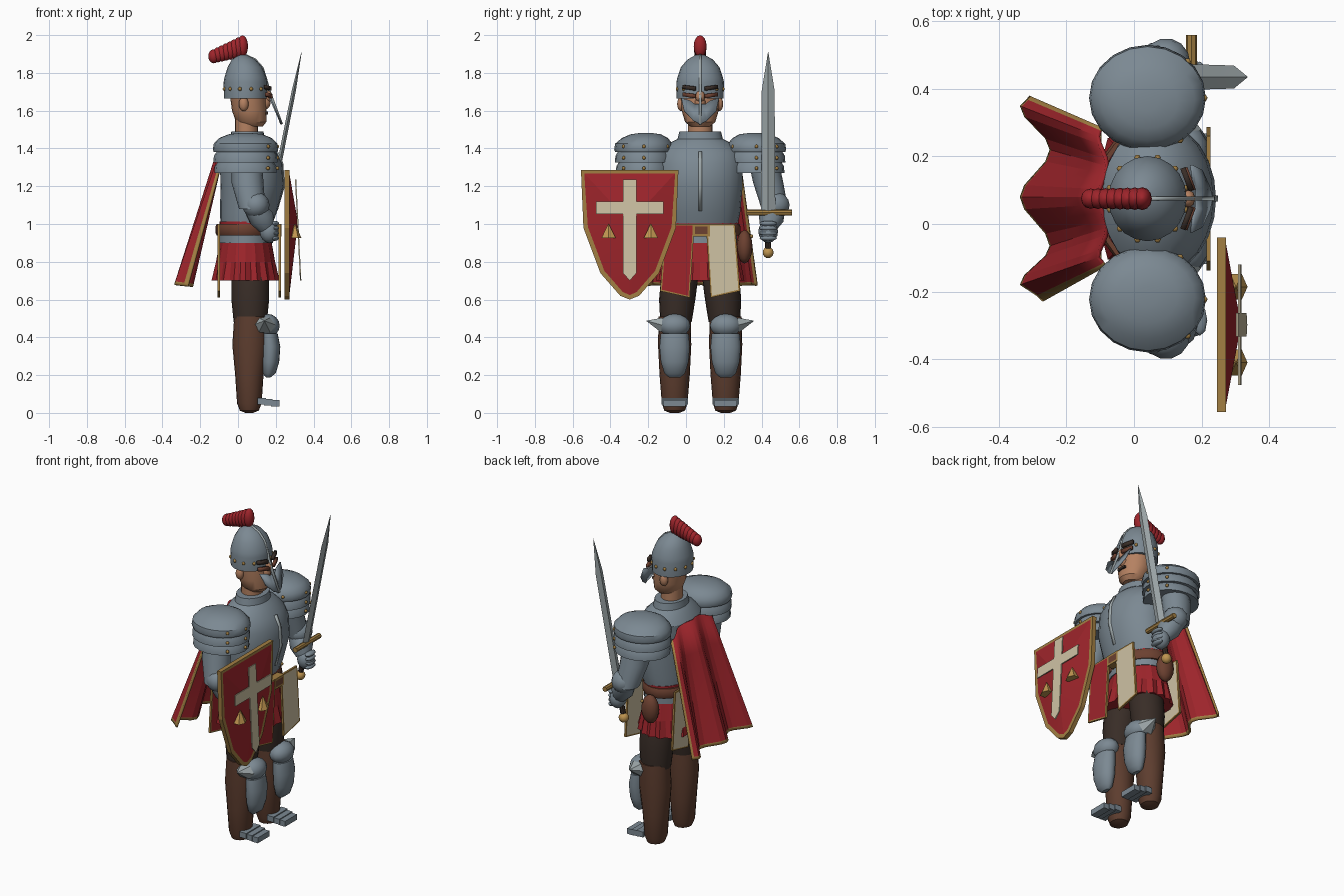
import bpy, bmesh, math
from mathutils import Vector

CY = 0.075  # body centre line; the figure faces +x


def colour(name, r, g, b):
    m = bpy.data.materials.new(name)
    m.diffuse_color = (r, g, b, 1)
    return m


STEEL = colour("steel", 0.20, 0.25, 0.29)
PALE = colour("pale_steel", 0.36, 0.41, 0.42)
RED = colour("red", 0.34, 0.018, 0.024)
GOLD = colour("gold", 0.36, 0.21, 0.055)
BRIGHT = colour("bright_gold", 0.52, 0.30, 0.08)
CREAM = colour("cream", 0.62, 0.54, 0.37)
SKIN = colour("skin", 0.46, 0.22, 0.12)
LEATHER = colour("boot_leather", 0.11, 0.047, 0.028)
BELT = colour("belt_leather", 0.15, 0.052, 0.03)
DARK = colour("dark_cloth", 0.04, 0.026, 0.02)


def finish(name, bm, mats, angle=35):
    bmesh.ops.recalc_face_normals(bm, faces=bm.faces)
    me = bpy.data.meshes.new(name)
    for v in bm.verts:
        v.co.y += CY
    bm.to_mesh(me)
    bm.free()
    for m in mats:
        me.materials.append(m)
    me.polygons.foreach_set("use_smooth", [True] * len(me.polygons))
    me.set_sharp_from_angle(angle=math.radians(angle))
    ob = bpy.data.objects.new(name, me)
    bpy.context.collection.objects.link(ob)
    return ob


def loft(name, mat, rings, n=20, axis=(0, 0, 1), pleat=0, angle=35):
    """Skin elliptical rings (x, y, z, rx, ry); rings face along the axis."""
    q = Vector((0, 0, 1)).rotation_difference(Vector(axis))
    bm = bmesh.new()
    loops = []
    for k, (x, y, z, rx, ry) in enumerate(rings):
        f = lambda i: 1 + (pleat * k / (len(rings) - 1) if i % 2 else 0)
        loops.append([bm.verts.new(Vector((x, y, z)) + q @ Vector((
            rx * f(i) * math.cos(math.tau * i / n),
            ry * f(i) * math.sin(math.tau * i / n), 0))) for i in range(n)])
    for a, b in zip(loops, loops[1:]):
        for i in range(n):
            j = (i + 1) % n
            bm.faces.new((a[i], a[j], b[j], b[i]))
    bm.faces.new(loops[0])
    bm.faces.new(loops[-1])
    return finish(name, bm, [mat], angle)


def ball(name, mat, c, r, n=14):
    rings = []
    for k in range(9):
        a = math.pi * min(max(k / 8, 0.01), 0.99)
        rings.append((c[0], c[1], c[2] - r[2] * math.cos(a), r[0] * math.sin(a), r[1] * math.sin(a)))
    return loft(name, mat, rings, n, angle=60)


def rivet(name, x, y, z):
    ball(name, GOLD, (x, y, z), (0.01,) * 3, 6)


def box(name, mat, c, s):
    bm = bmesh.new()
    bmesh.ops.create_cube(bm, size=1)
    for v in bm.verts:
        v.co = Vector([c[i] + v.co[i] * s[i] for i in range(3)])
    return finish(name, bm, [mat])


def panel(name, outline, x0, x1, face, back, border=0.014, bulge=0):
    """Flat plate in the y-z plane with a gold edge around its faces."""
    bm = bmesh.new()
    f = bm.faces.new([bm.verts.new((x0, y, z)) for y, z in outline])
    res = bmesh.ops.extrude_face_region(bm, geom=[f])
    for v in res["geom"]:
        if isinstance(v, bmesh.types.BMVert):
            v.co.x = x1
    bmesh.ops.recalc_face_normals(bm, faces=bm.faces)
    for side, idx in ((1, 1), (-1, 2)):
        big = max(bm.faces, key=lambda p: p.normal.x * side * p.calc_area())
        if border:
            bmesh.ops.inset_region(bm, faces=[big], thickness=border)
        big.material_index = idx
        if side == 1 and bulge:
            mid = bmesh.ops.poke(bm, faces=[big])
            mid["verts"][0].co.x += bulge
            for p in mid["faces"]:
                p.material_index = idx
    return finish(name, bm, [GOLD, face, back], 5)


def sheet(name, polys, mat, thick):
    bm = bmesh.new()
    for q in polys:
        bm.faces.new([bm.verts.new(p) for p in q])
    bmesh.ops.remove_doubles(bm, verts=bm.verts, dist=0.0005)
    ob = finish(name, bm, [mat], 15)
    ob.modifiers.new("thickness", "SOLIDIFY").thickness = thick
    return ob


def strip(name, path, half_width, mat, thick):
    """Narrow band along the centre line following (x, z) points."""
    h = half_width
    return sheet(name, [[(x0, -h, z0), (x0, h, z0), (x1, h, z1), (x1, -h, z1)]
                        for (x0, z0), (x1, z1) in zip(path, path[1:])], mat, thick)


# Legs, boots and leg armour
for s in (-1, 1):
    y = s * 0.135
    loft("trouser_leg", DARK, [(0.065, y * 0.95, 0.48, 0.088, 0.083), (0.065, y * 0.9, 0.6, 0.1, 0.096),
                               (0.065, y * 0.82, 0.7, 0.1, 0.098), (0.055, y * 0.7, 0.85, 0.08, 0.085)])
    loft("boot", LEATHER, [(0.06, y, 0, 0.02, 0.025), (0.06, y, 0.012, 0.05, 0.055), (0.06, y, 0.05, 0.065, 0.068),
                           (0.06, y, 0.2, 0.075, 0.08), (0.065, y, 0.36, 0.095, 0.088), (0.07, y, 0.51, 0.09, 0.085)])
    for i in range(3):
        box("foot_plate", STEEL, (0.125 + 0.036 * i, y, 0.062 - 0.006 * i), (0.045, 0.14 - 0.012 * i, 0.034))
    loft("shin_guard", STEEL, [(0.16, y, 0.188, 0.012, 0.03), (0.165, y, 0.21, 0.035, 0.055), (0.17, y, 0.27, 0.048, 0.073),
                               (0.172, y, 0.35, 0.052, 0.08), (0.165, y, 0.42, 0.045, 0.074)])
    ball("knee_guard", STEEL, (0.155, y, 0.462), (0.066, 0.085, 0.062))
    loft("knee_spike", PALE, [(0.14, y + s * 0.068, 0.465, 0.06, 0.045), (0.14, y + s * 0.148, 0.487, 0.002, 0.002)],
         6, (0, s, 0.1), angle=10)

# Pleated skirt, hips and belt
loft("skirt", RED, [(0.04, 0, 0.92, 0.135, 0.185), (0.04, 0, 0.8, 0.152, 0.205), (0.04, 0, 0.70, 0.168, 0.215)],
     36, pleat=0.09, angle=10)
loft("hip_plate", STEEL, [(0.04, 0, 0.9, 0.145, 0.195), (0.04, 0, 0.96, 0.14, 0.195)])
loft("belt", BELT, [(0.035, 0, 0.94, 0.148, 0.207), (0.035, 0, 0.955, 0.155, 0.214),
                    (0.035, 0, 0.985, 0.155, 0.214), (0.035, 0, 1.0, 0.148, 0.207)], 28)
loft("waist_sash", RED, [(0.042, 0, 0.99, 0.141, 0.202), (0.042, 0, 1.012, 0.141, 0.202)])
panel("buckle", [(-0.04, 0.935), (0.052, 0.935), (0.052, 1.0), (-0.04, 1.0)], 0.185, 0.23, BELT, GOLD, 0.018)
ball("pouch", BELT, (0.03, 0.235, 0.88), (0.055, 0.042, 0.088), 12)
rivet("pouch_stud", 0.06, 0.272, 0.935)

# Hanging cloth panels, front and back
for s, mat in ((-1, RED), (1, CREAM)):
    shape = [(s * 0.03, 1.0), (s * 0.185, 1.0), (s * 0.212, 0.645), (s * 0.055, 0.61)]
    panel("front_panel", shape, 0.215, 0.227, mat, mat, 0.012)
    panel("back_panel", shape, -0.108, -0.096, mat, mat, 0.012)

# Breastplate, collar and centre ridge
loft("breastplate", STEEL, [(0.045, 0, 1.002, 0.138, 0.2), (0.055, 0, 1.06, 0.15, 0.212), (0.075, 0, 1.2, 0.168, 0.225),
                            (0.07, 0, 1.32, 0.165, 0.225), (0.055, 0, 1.38, 0.15, 0.212), (0.05, 0, 1.43, 0.115, 0.16),
                            (0.05, 0, 1.45, 0.092, 0.12), (0.05, 0, 1.49, 0.085, 0.11)], 24, angle=25)
strip("chest_ridge", [(0.21, 1.07), (0.248, 1.2), (0.24, 1.32), (0.212, 1.385)], 0.009, PALE, 0.014)

# Shoulder plates, arms and gauntlets
for s in (-1, 1):
    y = s * 0.298
    for z, r in ((1.27, 0.158), (1.325, 0.163)):
        loft("shoulder_band", STEEL, [(0.04, y, z, r + 0.007, r - 0.01), (0.04, y, z + 0.035, r + 0.005, r - 0.012),
                                      (0.04, y, z + 0.065, r - 0.015, r - 0.03)], 20)
    loft("shoulder_dome", STEEL, [(0.04, y, 1.38, 0.168, 0.152), (0.04, y, 1.395, 0.173, 0.157),
                                  (0.04, y, 1.425, 0.168, 0.152), (0.04, y - s * 0.005, 1.455, 0.14, 0.122),
                                  (0.04, y - s * 0.01, 1.475, 0.09, 0.08), (0.04, y - s * 0.01, 1.482, 0.03, 0.03)], 20)
    for z in (1.295, 1.35, 1.41):
        for a in (-55, 0, 45):
            t = math.radians(a)
            rivet("shoulder_rivet", 0.04 + 0.168 * math.cos(t), y + s * 0.152 * math.sin(t), z)
    loft("upper_arm", STEEL, [(0.045, s * 0.33, 1.36, 0.08, 0.08), (0.05, s * 0.36, 1.22, 0.085, 0.08),
                              (0.075, s * 0.395, 1.08, 0.07, 0.07)], 16)
    ball("elbow_guard", STEEL, (0.095, s * 0.4, 1.1), (0.072, 0.075, 0.07))
    loft("gauntlet_cuff", STEEL, [(0.09, s * 0.395, 1.08, 0.055, 0.058), (0.125, s * 0.375, 1.03, 0.068, 0.068),
                                  (0.15, s * 0.36, 0.98, 0.045, 0.045)], 12, (0.4, -s * 0.2, -0.8))
    ball("hand", STEEL, (0.165, s * 0.36, 0.96), (0.05, 0.052, 0.06), 12)
    for i in range(4):
        ball("finger", STEEL, (0.195, s * 0.36, 0.925 + 0.026 * i), (0.022, 0.046, 0.014), 8)

# Sword, leaning forward in the hand
D = Vector((0.195, 0, 0.98)).normalized()


def along(t, rx, ry):
    p = Vector((0.167, 0.36, 1.06)) + D * t
    return (*p, rx, ry)


loft("sword_blade", PALE, [along(0, 0.013, 0.038), along(0.66, 0.011, 0.034), along(0.866, 0.001, 0.001)], 4, D, angle=10)
loft("sword_grip", DARK, [along(-0.2, 0.016, 0.016), along(0, 0.016, 0.016)], 8, D)
loft("sword_guard", GOLD, [(0.17, 0.245, 1.06, 0.016, 0.016), (0.17, 0.485, 1.06, 0.016, 0.016)], 8, (0, 1, 0))
ball("sword_pommel", BRIGHT, along(-0.215, 0, 0)[:3], (0.03, 0.03, 0.03), 10)

# Shield with a leaning cross and gold studs
half = [(0.258, 1.285), (0.245, 0.98), (0.155, 0.74), (0.05, 0.62)]
SY = -0.373
outline = [(SY + y, z) for y, z in half] + [(SY, 0.6)] + [(SY - y, z) for y, z in reversed(half)]
panel("shield", outline, 0.245, 0.272, RED, BELT, 0.024, 0.045)
w, a, zl, zh = 0.035, 0.178, 1.052, 1.118
cross = [(w, 0.74), (w, zl), (a, zl), (a, zh), (w, zh), (w, 1.235)]
cross = [(SY + y, z) for y, z in cross] + [(SY - y, z) for y, z in reversed(cross)] + [(SY, 0.7)]
ob = panel("shield_cross", cross, 0.309, 0.316, CREAM, CREAM, 0)
ob.data.materials[0] = CREAM
for v in ob.data.vertices:
    v.co.x += (1.085 - v.co.z) * 0.05
for s in (-1, 1):
    loft("shield_stud", BRIGHT, [(0.302, SY + s * 0.112, 0.925, 0.034, 0.044),
                                 (0.302, SY + s * 0.112, 1.0, 0.002, 0.002)], 6, angle=10)

# Head
loft("neck", SKIN, [(0.045, 0, 1.44, 0.06, 0.065), (0.045, 0, 1.58, 0.06, 0.065)])
loft("head", SKIN, [(0.075, 0, 1.515, 0.055, 0.05), (0.07, 0, 1.54, 0.08, 0.08), (0.06, 0, 1.6, 0.092, 0.098),
                    (0.05, 0, 1.7, 0.095, 0.102)])
ball("nose", SKIN, (0.138, 0, 1.64), (0.034, 0.03, 0.036), 10)
ball("nose_bridge", SKIN, (0.16, 0, 1.675), (0.022, 0.026, 0.03), 8)
box("mouth", DARK, (0.15, 0, 1.588), (0.02, 0.06, 0.014))
for s in (-1, 1):
    ball("ear", SKIN, (0.03, s * 0.1, 1.635), (0.026, 0.022, 0.038), 8)
    for name, mat, x, z in (("eyebrow", DARK, 0.162, 1.722), ("eye", BELT, 0.168, 1.682)):
        sheet(name, [[(x, s * 0.022, z - 0.016), (x - 0.025, s * 0.088, z - 0.006),
                      (x - 0.025, s * 0.088, z + 0.014), (x, s * 0.022, z + 0.006)]], mat, 0.016)

# Helmet, rivets, crest ridge and flat visor
loft("helmet", STEEL, [(0.04, 0, 1.665, 0.114, 0.124), (0.04, 0, 1.75, 0.116, 0.126), (0.04, 0, 1.775, 0.112, 0.121),
                       (0.037, 0, 1.83, 0.092, 0.102), (0.03, 0, 1.87, 0.063, 0.068), (0.025, 0, 1.893, 0.025, 0.028),
                       (0.025, 0, 1.898, 0.008, 0.008)], 20)
for i in range(12):
    t = math.tau * (i + 0.5) / 12
    rivet("helmet_rivet", 0.04 + 0.115 * math.cos(t), 0.125 * math.sin(t), 1.715)
strip("crest_ridge", [(0.03, 1.905), (0.095, 1.875), (0.135, 1.83), (0.16, 1.75), (0.178, 1.69), (0.238, 1.53)],
      0.006, PALE, 0.014)
shape = [(0, 1.53), (0.035, 1.548), (0.085, 1.6), (0.1, 1.668), (0.05, 1.652), (0.028, 1.635), (0, 1.635)]
sheet("visor", [[(0.15 + (1.72 - z) * 0.44, s * y, z) for y, z in shape] for s in (-1, 1)], STEEL, 0.008)

# Ribbed plume
for i in range(8):
    t = i / 7
    ball("plume_rib", RED, (-0.128 + 0.152 * t, 0, 1.888 + 0.053 * t), (0.029, 0.03 + 0.004 * t, 0.037 + 0.021 * t), 12)

# Folded cape with gold trim
us = [0, 0.07, 0.28, 0.5, 0.72, 0.93, 1]
hem = [(-0.31, 0.305), (-0.338, 0.275), (-0.25, 0.145), (-0.338, 0.005), (-0.25, -0.14), (-0.338, -0.255), (-0.27, -0.305)]


def cape_point(u, v):
    k = min(max(i for i in range(6) if us[i] <= u), 5)
    f = (u - us[k]) / (us[k + 1] - us[k])
    (x0, y0), (x1, y1) = hem[k], hem[k + 1]
    x, y = x0 + (x1 - x0) * (1 - math.cos(math.pi * f)) / 2, y0 + (y1 - y0) * f
    top = Vector((-0.1 + (x + 0.3) * 0.3, 0.215 - 0.42 * u, 1.33 + 0.06 * math.sin(math.pi * u)))
    return top.lerp(Vector((x, y, 0.675 - (x + 0.3) * 0.12)), v)


cols = sorted(us + [0.025, 0.975] + [a + (b - a) * k / 4 for a, b in zip(us[1:5], us[2:6]) for k in (1, 2, 3)])
rows = [0, 0.25, 0.5, 0.75, 0.975, 1]
bm = bmesh.new()
grid = [[bm.verts.new(cape_point(u, v)) for u in cols] for v in rows]
for r in range(len(rows) - 1):
    for c in range(len(cols) - 1):
        f = bm.faces.new((grid[r][c], grid[r][c + 1], grid[r + 1][c + 1], grid[r + 1][c]))
        f.material_index = int(r == len(rows) - 2 or c in (0, len(cols) - 2))
cape = finish("cape", bm, [RED, GOLD], 15)
cape.modifiers.new("thickness", "SOLIDIFY").thickness = 0.012
